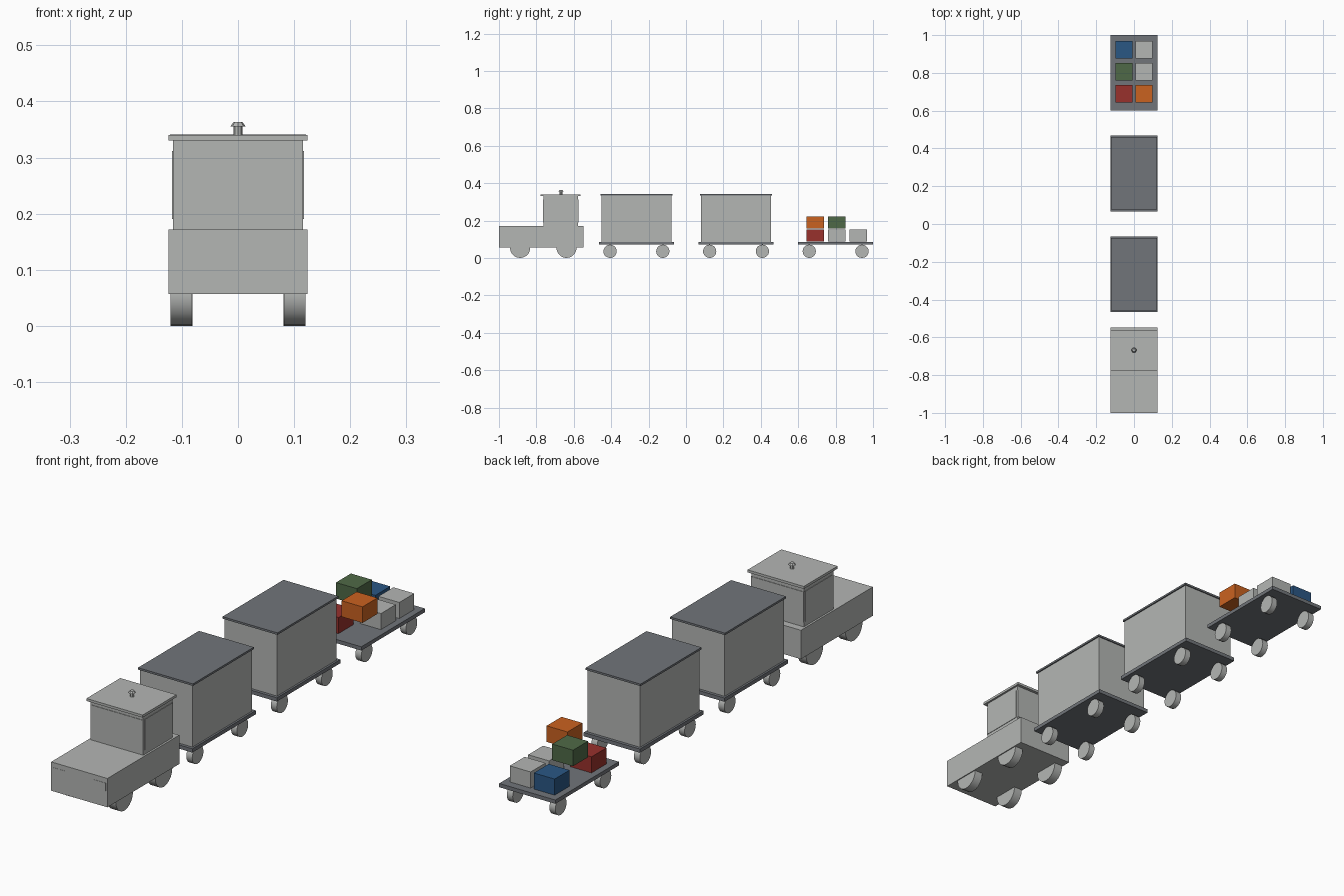
import bpy, math

if "Cube" in bpy.data.objects:
    bpy.data.objects.remove(bpy.data.objects["Cube"])


def material(name, rgb):
    m = bpy.data.materials.new(name)
    lin = [(c / 255 / 12.92) if c < 10 else ((c / 255 + 0.055) / 1.055) ** 2.4 for c in rgb]
    m.diffuse_color = (*lin, 1)
    m.use_nodes = True
    m.node_tree.nodes["Principled BSDF"].inputs["Base Color"].default_value = m.diffuse_color
    return m


GREY = material("light grey", (180, 182, 180))
DARK = material("slate grey", (113, 117, 122))
ORANGE = material("orange", (202, 98, 32))
RED = material("red", (152, 49, 44))
GREEN = material("green", (79, 105, 71))
BLUE = material("blue", (42, 87, 132))


def box(name, x, y, z, mat):
    """Box from (min, max) ranges on each axis."""
    bpy.ops.mesh.primitive_cube_add(size=1, location=[sum(r) / 2 for r in (x, y, z)])
    ob = bpy.context.object
    ob.name = name
    ob.scale = [r[1] - r[0] for r in (x, y, z)]
    bpy.ops.object.transform_apply(location=False, rotation=False, scale=True)
    ob.data.materials.append(mat)
    return ob


def cone(name, r1, r2, depth, loc, sides, rot=(0, 0, 0)):
    bpy.ops.mesh.primitive_cone_add(vertices=sides, radius1=r1, radius2=r2,
                                    depth=depth, location=loc, rotation=rot)
    ob = bpy.context.object
    ob.name = name
    ob.data.materials.append(GREY)
    return ob


def wheels(name, ys, radius, x_in, x_out):
    """Two wheels at each axle position."""
    for y in ys:
        for s in (-1, 1):
            cone(name, radius, radius, x_out - x_in, (s * (x_in + x_out) / 2, y, radius),
                 20, (0, math.pi / 2, 0))
            bpy.ops.object.shade_smooth_by_angle(angle=math.radians(35))


# Tractor: low body, cab, roof
W = 0.124
box("tractor_body", (-W, W), (-1.0, -0.547), (0.057, 0.172), GREY)
box("cab", (-0.116, 0.116), (-0.763, -0.577), (0.172, 0.33), GREY)
box("cab_roof", (-W, W), (-0.778, -0.565), (0.33, 0.34), GREY)

# Cab window plates on all four sides
box("cab_front_rear_windows", (-0.116, 0.116), (-0.765, -0.575), (0.19, 0.312), GREY)
box("cab_side_windows", (-0.118, 0.118), (-0.755, -0.585), (0.19, 0.312), GREY)

# Headlight plates
for s in (-1, 1):
    box("headlight", sorted((s * 0.063, s * 0.117)), (-1.001, -0.999), (0.12, 0.152), GREY)

# Beacon on the roof
cone("beacon_stem", 0.008, 0.008, 0.016, (0, -0.668, 0.347), 8)
cone("beacon_cap", 0.014, 0.008, 0.008, (0, -0.668, 0.359), 8)

wheels("tractor_wheel", (-0.887, -0.639), 0.054, 0.083, 0.12)

# Three trailers: two closed, the last one an open flatbed
for i, y0 in enumerate((-0.465, 0.0675, 0.6)):
    y1 = y0 + 0.4
    box("trailer_floor", (-W, W), (y0, y1), (0.071, 0.086), DARK)
    wheels("trailer_wheel", (y0 + 0.059, y0 + 0.341), 0.0355, 0.081, 0.107)
    if i < 2:
        box("trailer_box", (-0.116, 0.116), (y0 + 0.0125, y1 - 0.0125), (0.086, 0.333), GREY)
        box("trailer_roof", (-0.121, 0.121), (y0 + 0.008, y1 - 0.008), (0.333, 0.341), DARK)

# Crates on the flatbed: side, row, layer, colour
for side, row, layer, mat in ((-1, 0, 0, RED), (1, 0, 1, ORANGE), (-1, 1, 1, GREEN),
                              (1, 1, 0, GREY), (-1, 2, 0, BLUE), (1, 2, 0, GREY)):
    x, y, z = side * 0.053, 0.69 + row * 0.116, 0.119 + layer * 0.071
    box("crate", (x - 0.046, x + 0.046), (y - 0.047, y + 0.047), (z - 0.032, z + 0.032), mat)
